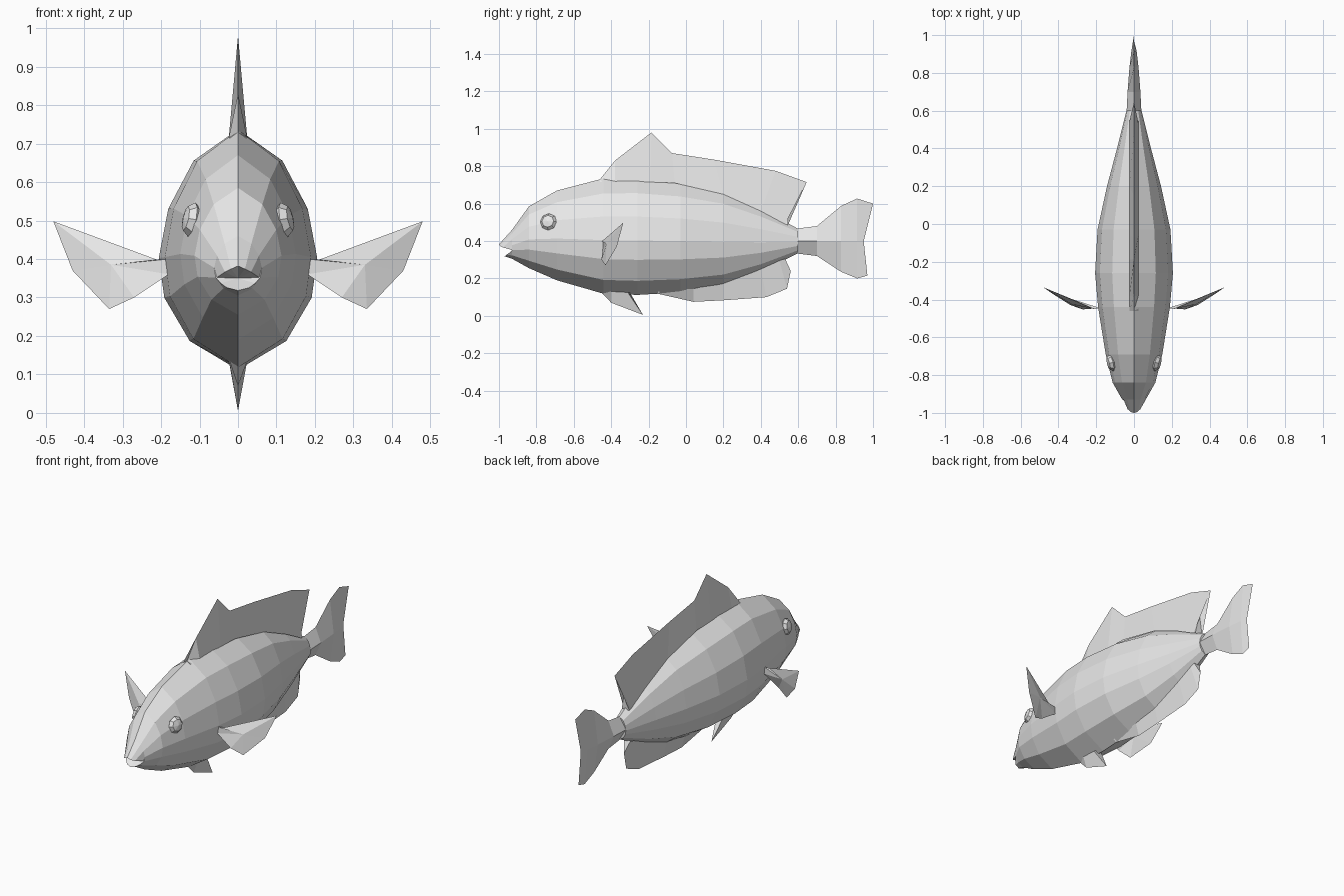
import bpy, bmesh, math

if "Cube" in bpy.data.objects:
    bpy.data.objects.remove(bpy.data.objects["Cube"])

grey = bpy.data.materials.new("plain_grey")
grey.diffuse_color = (0.8, 0.8, 0.8, 1)
grey.use_nodes = True
grey.node_tree.nodes["Principled BSDF"].inputs["Base Color"].default_value = grey.diffuse_color


def finish(name, bm):
    bmesh.ops.remove_doubles(bm, verts=bm.verts[:], dist=0.0005)
    bmesh.ops.recalc_face_normals(bm, faces=bm.faces[:])
    me = bpy.data.meshes.new(name)
    bm.to_mesh(me)
    bm.free()
    me.materials.append(grey)
    ob = bpy.data.objects.new(name, me)
    bpy.context.collection.objects.link(ob)
    return ob


def bridge(bm, a, b, closed=True):
    n = len(a)
    for i in range(n if closed else n - 1):
        j = (i + 1) % n
        bm.faces.new((a[i], a[j], b[j], b[i]))


def full_ring(bm, half):
    # half runs top to bottom on +x; mirror the inner points to close it
    pts = half + [(-x, y, z) for x, y, z in half[-2:0:-1]]
    return [bm.verts.new(p) for p in pts]


# Body: one faceted section scaled along the length
SECTION = [(0, 1), (.56, .87), (.88, .67), (1, .465), (.93, .30), (.61, .12), (0, 0)]
# y, top, bottom, half width
STATIONS = [(-.93, .46, .305, .062), (-.84, .585, .255, .113), (-.69, .67, .19, .15),
            (-.44, .735, .118, .19), (-.26, .737, .112, .206), (-.03, .715, .125, .193),
            (.2, .665, .16, .143), (.4, .575, .235, .09), (.6, .465, .335, .04)]
LIPS = [(0, -1, .382), (.018, -.995, .374), (.034, -.98, .366), (.055, -.93, .352),
        (.045, -.945, .337), (.028, -.962, .325), (0, -.97, .318)]

bm = bmesh.new()
rings = [full_ring(bm, LIPS)]
for y, top, bot, w in STATIONS:
    rings.append(full_ring(bm, [(sx * w, y, bot + sz * (top - bot)) for sx, sz in SECTION]))
for a, b in zip(rings, rings[1:]):
    bridge(bm, a, b)
# recessed mouth and closed rear end
throat = bm.verts.new((0, -.92, .35))
n = len(rings[0])
for i in range(n):
    bm.faces.new((rings[0][i], rings[0][(i + 1) % n], throat))
bm.faces.new(rings[-1])
finish("body", bm)

# Tail fin: diamond sections thinning to a sharp trailing edge
bm = bmesh.new()
TAIL = [(.58, .465, .335, .04), (.7, .48, .32, .034), (.83, .588, .235, .024), (.915, .627, .2, .014)]
rings = [full_ring(bm, [(0, y, t), (w, y, .40), (0, y, b)]) for y, t, b, w in TAIL]
rings.append([bm.verts.new(p) for p in ((0, 1, .6), (0, .95, .40), (0, .97, .215), (0, .95, .40))])
for a, b in zip(rings, rings[1:]):
    bridge(bm, a, b)
bm.faces.new(rings[0])
finish("tail_fin", bm)


# Centre fins: wedges from a wide root to a sharp outer edge, points as (y, z)
def wedge_fin(name, root, edge, half):
    bm = bmesh.new()
    left = [bm.verts.new((-half, y, z)) for y, z in root]
    right = [bm.verts.new((half, y, z)) for y, z in root]
    tip = [bm.verts.new((0, y, z)) for y, z in edge]
    bridge(bm, left, tip, False)
    bridge(bm, tip, right, False)
    for k in (0, -1):
        bm.faces.new((left[k], right[k], tip[k]))
    finish(name, bm)


wedge_fin("dorsal_fin",
          [(-.46, .715), (-.38, .715), (-.19, .715), (-.06, .71), (.2, .65), (.4, .56), (.53, .49), (.545, .485)],
          [(-.46, .73), (-.38, .83), (-.185, .98), (-.075, .87), (.15, .835), (.48, .775), (.645, .715), (.55, .61)],
          .024)
wedge_fin("anal_fin",
          [(-.15, .13), (.04, .145), (.2, .18), (.4, .25), (.5, .295), (.53, .305)],
          [(-.15, .118), (.04, .075), (.2, .083), (.43, .10), (.54, .145), (.56, .24)],
          .02)
wedge_fin("pelvic_fin",
          [(-.45, .135), (-.40, .13), (-.31, .125), (-.30, .125)],
          [(-.45, .122), (-.40, .07), (-.23, .005), (-.30, .11)],
          .022)

# Side fins: shared outline with a raised middle on each face
OUTLINE = [(.18, -.445, .40), (.21, -.45, .398), (.48, -.335, .498), (.43, -.37, .37),
           (.335, -.43, .27), (.27, -.452, .30), (.18, -.445, .36)]
for side, s in (("right", 1), ("left", -1)):
    bm = bmesh.new()
    rim = [bm.verts.new((s * x, y, z)) for x, y, z in OUTLINE]
    for y in (-.425, -.397):
        mid = bm.verts.new((s * .33, y, .385))
        for i in range(len(rim)):
            bm.faces.new((rim[i], rim[(i + 1) % len(rim)], mid))
    finish(side + "_pectoral_fin", bm)

    # Eye: flattened faceted bead with its pole facing sideways
    bm = bmesh.new()
    bmesh.ops.create_uvsphere(bm, u_segments=8, v_segments=4, radius=1)
    for v in bm.verts:
        x, y, z = v.co
        v.co = (z * .024, x * .046, y * .046)
    eye = finish(side + "_eye", bm)
    eye.location = (s * .12, -.735, .502)
    eye.rotation_euler = (0, -s * math.radians(12), -s * math.radians(14))
